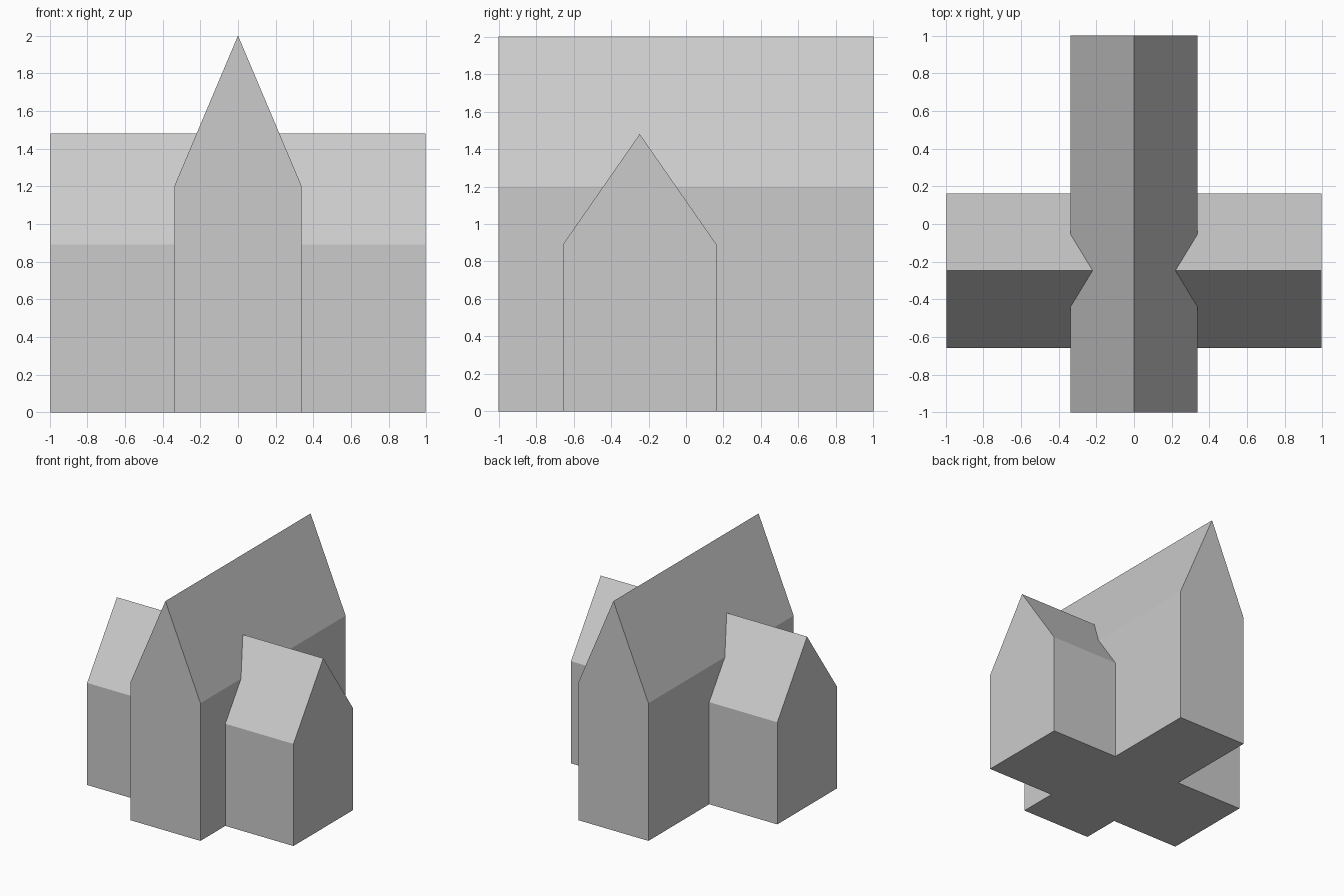
import bpy
import bmesh
from mathutils import Matrix
from math import radians

if "Cube" in bpy.data.objects:
    bpy.data.objects.remove(bpy.data.objects["Cube"])


def gabled_hall(name, half_width, eave, ridge, half_length, matrix):
    """Pentagonal house profile in XZ, extruded along Y, then placed."""
    profile = [(-half_width, 0), (half_width, 0), (half_width, eave),
               (0, ridge), (-half_width, eave)]
    bm = bmesh.new()
    face = bm.faces.new([bm.verts.new((x, -half_length, z)) for x, z in profile])
    ext = bmesh.ops.extrude_face_region(bm, geom=[face], use_keep_orig=True)
    moved = [g for g in ext["geom"] if isinstance(g, bmesh.types.BMVert)]
    bmesh.ops.translate(bm, verts=moved, vec=(0, 2 * half_length, 0))
    bmesh.ops.transform(bm, verts=bm.verts, matrix=matrix)
    bmesh.ops.recalc_face_normals(bm, faces=bm.faces)
    mesh = bpy.data.meshes.new(name)
    bm.to_mesh(mesh)
    bm.free()
    obj = bpy.data.objects.new(name, mesh)
    bpy.context.collection.objects.link(obj)
    return obj


# Tall main hall running front to back
building = gabled_hall("cross_gabled_building", 0.338, 1.2, 2.0, 1.0, Matrix())

# Lower side wings: one hall crossing the main one, set towards the front
wings = gabled_hall("side_wings", 0.41, 0.89, 1.48, 0.995,
                    Matrix.Translation((0, -0.247, 0)) @ Matrix.Rotation(radians(90), 4, "Z"))

# Merge both halls into one clean solid
union = building.modifiers.new("join_wings", "BOOLEAN")
union.operation = "UNION"
union.solver = "EXACT"
union.object = wings
bpy.context.view_layer.objects.active = building
bpy.ops.object.modifier_apply(modifier=union.name)
bpy.data.objects.remove(wings)
